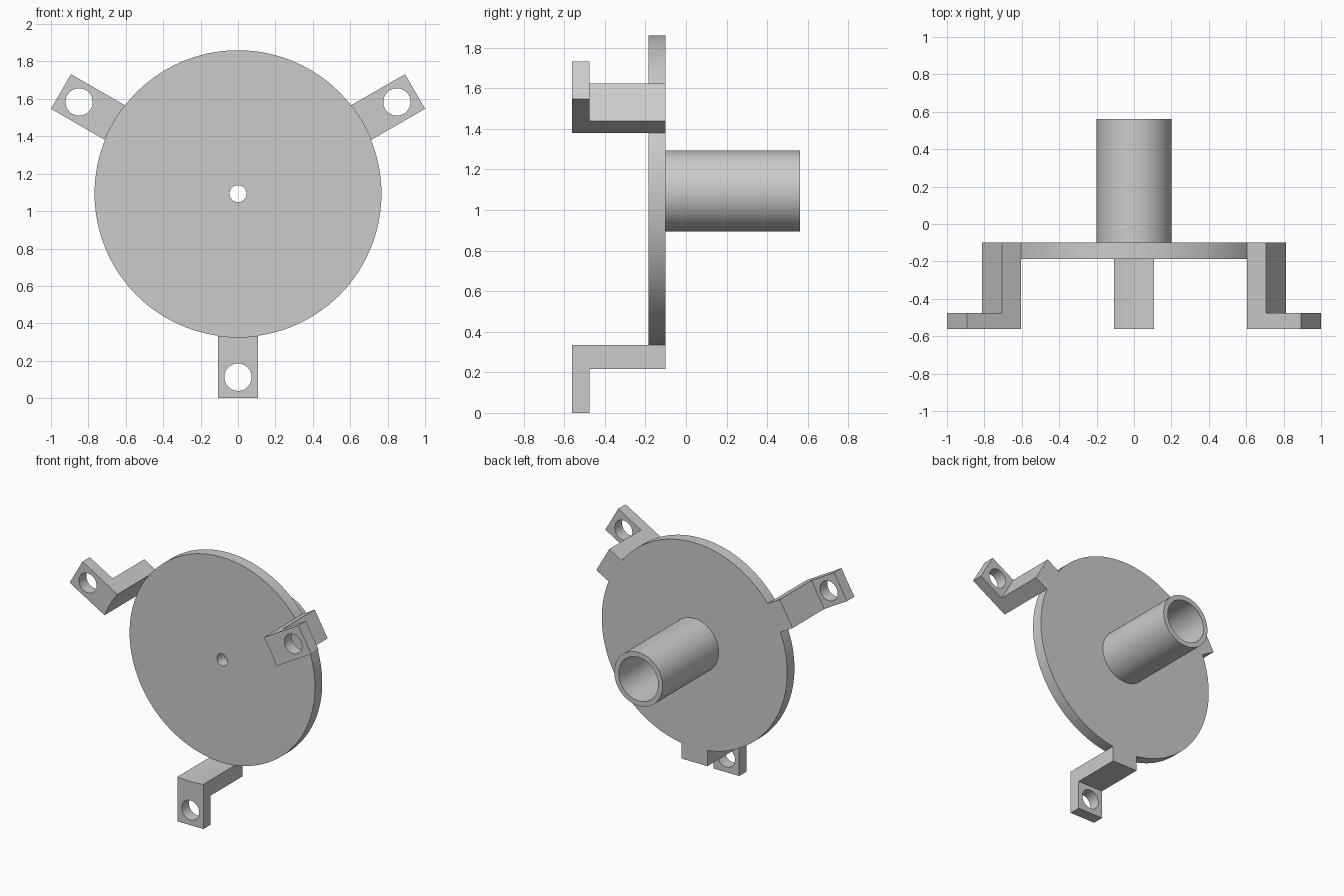
import bpy, bmesh, math
from mathutils import Matrix, Vector

cube = bpy.data.objects.get("Cube")
if cube:
    bpy.data.objects.remove(cube, do_unlink=True)

# Main dimensions
AXIS_Z = 1.093
DISC_R, HOLE_R = 0.767, 0.045
TUBE_R, BORE_R = 0.2, 0.163
FRONT, BACK = -0.186, -0.1
END = 0.562
WALL = 0.087
HALF_W = 0.107
SEGMENTS = 120

metal = bpy.data.materials.new("grey metal")
metal.use_nodes = True
grey = (0.6, 0.6, 0.6, 1)
metal.diffuse_color = grey
metal.node_tree.nodes["Principled BSDF"].inputs["Base Color"].default_value = grey


def add_object(name, mesh):
    obj = bpy.data.objects.new(name, mesh)
    bpy.context.collection.objects.link(obj)
    obj.location.z = AXIS_Z
    return obj


def finish(bm, name):
    bmesh.ops.recalc_face_normals(bm, faces=bm.faces)
    mesh = bpy.data.meshes.new(name)
    bm.to_mesh(mesh)
    bm.free()
    mesh.materials.append(metal)
    return add_object(name, mesh)


def lathe(name, profile):
    """Spin a closed (radius, y) outline about the y axis."""
    bm = bmesh.new()
    verts = [bm.verts.new((r, y, 0)) for r, y in profile]
    edges = [bm.edges.new((v, verts[i - 1])) for i, v in enumerate(verts)]
    bmesh.ops.spin(bm, geom=verts + edges, cent=(0, 0, 0), axis=(0, 1, 0),
                   angle=math.tau, steps=SEGMENTS, use_merge=True)
    bmesh.ops.remove_doubles(bm, verts=bm.verts, dist=1e-5)
    return finish(bm, name)


def cutter(name, radius, z, segments):
    bm = bmesh.new()
    bmesh.ops.create_cone(bm, cap_ends=True, segments=segments, radius1=radius,
                          radius2=radius, depth=3,
                          matrix=Matrix.Translation((0, 0, z)) @ Matrix.Rotation(math.pi / 2, 4, "X"))
    obj = finish(bm, name)
    obj.hide_render = True
    return obj


# Disc with a small centre hole and a hollow tube behind it
disc = lathe("disc_and_tube", [
    (HOLE_R, FRONT), (DISC_R, FRONT), (DISC_R, BACK), (TUBE_R, BACK),
    (TUBE_R, END), (BORE_R, END), (BORE_R, BACK), (HOLE_R, BACK)])

# Lower bracket: an L section pulled across its width
bm = bmesh.new()
outer, tip, inner = 0.876, 1.093, 0.7
section = [(BACK, inner), (BACK, outer), (-END + WALL, outer),
           (-END + WALL, tip), (-END, tip), (-END, inner)]
face = bm.faces.new([bm.verts.new((-HALF_W, y, -r)) for y, r in section])
side = bmesh.ops.extrude_face_region(bm, geom=[face])["geom"]
bmesh.ops.translate(bm, vec=Vector((2 * HALF_W, 0, 0)),
                    verts=[g for g in side if isinstance(g, bmesh.types.BMVert)])
lower = finish(bm, "lower_bracket")

# Curved inner face and bolt hole
cutters = [cutter("rim_cutter", DISC_R, 0, SEGMENTS),
           cutter("bolt_cutter", 0.073, -0.981, 48)]
for c in cutters:
    mod = lower.modifiers.new(c.name, "BOOLEAN")
    mod.operation, mod.solver, mod.object = "DIFFERENCE", "EXACT", c
bpy.context.view_layer.update()
cut = bpy.data.meshes.new_from_object(lower.evaluated_get(bpy.context.evaluated_depsgraph_get()))
lower.modifiers.clear()
lower.data = cut
for c in cutters:
    bpy.data.objects.remove(c, do_unlink=True)

# Smooth round surfaces, keep corners sharp
bpy.ops.object.select_all(action="DESELECT")
for obj in (disc, lower):
    obj.select_set(True)
bpy.context.view_layer.objects.active = disc
bpy.ops.object.shade_smooth_by_angle(angle=math.radians(30))

# The two upper brackets repeat the lower one around the axis
for name, turn in (("upper_right_bracket", 120), ("upper_left_bracket", 240)):
    add_object(name, lower.data).rotation_euler.y = math.radians(turn)
